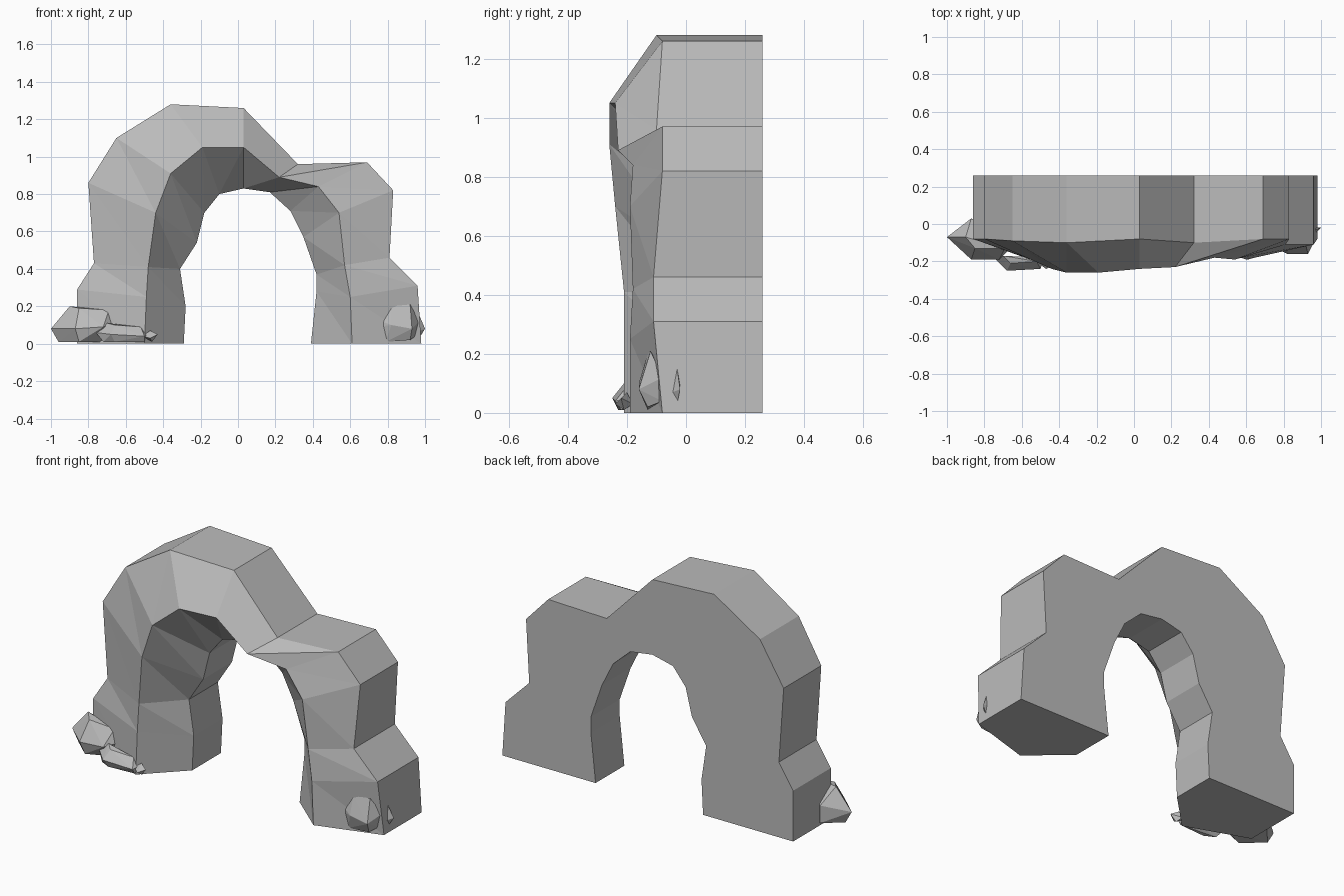
import bpy
import bmesh
from mathutils import Vector

default_cube = bpy.data.objects.get("Cube")
if default_cube:
    bpy.data.objects.remove(default_cube, do_unlink=True)

# One plain stone colour
stone = bpy.data.materials.new("grey stone")
stone.use_nodes = True
stone_colour = (0.5, 0.5, 0.5, 1)
stone.diffuse_color = stone_colour
stone.node_tree.nodes["Principled BSDF"].inputs["Base Color"].default_value = stone_colour


def add_object(name, bm):
    """Turn a bmesh into a flat shaded stone object."""
    bmesh.ops.recalc_face_normals(bm, faces=bm.faces[:])
    mesh = bpy.data.meshes.new(name)
    bm.to_mesh(mesh)
    bm.free()
    mesh.materials.append(stone)
    obj = bpy.data.objects.new(name, mesh)
    bpy.context.scene.collection.objects.link(obj)
    return obj


def add_rock(name, corners):
    """Angular boulder wrapped around a few corner points."""
    bm = bmesh.new()
    for corner in corners:
        bm.verts.new(Vector(corner))
    hull = bmesh.ops.convex_hull(bm, input=bm.verts[:])
    unused = [v for v in hull["geom_interior"] if isinstance(v, bmesh.types.BMVert)]
    if unused:
        bmesh.ops.delete(bm, geom=unused, context="VERTS")
    return add_object(name, bm)


# Arch profiles from the right foot, over the top, to the left foot (x, y, z)
outer_edge = [
    (-.86, -.08, 0), (-.86, -.08, .29), (-.77, -.08, .43), (-.8, -.08, .86),
    (-.65, -.09, 1.1), (-.36, -.1, 1.28), (.03, -.08, 1.26), (.32, -.1, .96),
    (.69, -.08, .97), (.83, -.08, .82), (.81, -.11, .46), (.96, -.11, .31),
    (.98, -.08, 0),
]
front_crest = [
    (-.5, -.21, 0), (-.49, -.21, .25), (-.48, -.21, .41), (-.44, -.24, .7),
    (-.36, -.26, .91), (-.19, -.26, 1.05), (.03, -.24, 1.05), (.22, -.23, .89),
    (.43, -.18, .84), (.54, -.19, .7), (.57, -.18, .42), (.6, -.19, .25),
    (.61, -.19, 0),
]
inner_edge = [
    (x, 0, z) for x, z in [
        (-.29, 0), (-.28, .2), (-.31, .4), (-.22, .54), (-.18, .7), (-.1, .8),
        (.03, .83), (.17, .81), (.28, .71), (.35, .57), (.42, .37), (.42, .28),
        (.39, 0),
    ]
]
back_y = .26


def flatten_to_back(profile):
    return [(x, back_y, z) for x, y, z in profile]


# Stone arch: closed loop of five strips swept from foot to foot
bm = bmesh.new()
profiles = [
    flatten_to_back(outer_edge), outer_edge, front_crest,
    inner_edge, flatten_to_back(inner_edge),
]
rows = [[bm.verts.new(point) for point in profile] for profile in profiles]
for strip, row in enumerate(rows):
    following = rows[(strip + 1) % len(rows)]
    rough_front = strip in (1, 2)
    for i in range(len(row) - 1):
        a, b = row[i], row[i + 1]
        c, d = following[i + 1], following[i]
        if rough_front:
            bm.faces.new((a, b, d))
            bm.faces.new((b, c, d))
        else:
            bm.faces.new((a, b, c, d))

# Flat undersides of both feet
for end in (0, -1):
    bm.faces.new([row[end] for row in rows])
add_object("stone_arch", bm)

# Boulders beside the right foot
add_rock("right_large_boulder", [
    (-1, -.07, .08), (-.96, -.07, .01), (-.87, -.19, .08), (-.85, -.17, .01),
    (-.72, -.19, .09), (-.66, -.13, .11), (-.9, -.07, .2), (-.85, -.13, .19),
    (-.69, -.13, .18), (-.87, .03, .12), (-.87, .03, .02), (-.68, -.1, .01),
])
add_rock("right_flat_boulder", [
    (-.76, -.17, .06), (-.72, -.2, .01), (-.68, -.25, .05), (-.5, -.24, .04),
    (-.66, -.23, .01), (-.5, -.22, .01), (-.7, -.17, .11), (-.66, -.21, .1),
    (-.52, -.2, .09), (-.48, -.18, .05),
])
add_rock("right_pebble", [
    (-.51, -.21, .04), (-.47, -.24, .03), (-.43, -.22, .05),
    (-.46, -.21, .01), (-.47, -.2, .07), (-.48, -.18, .03),
])

# Boulders beside the left foot
add_rock("left_boulder", [
    (.74, -.12, .13), (.74, -.12, .09), (.79, -.13, .01), (.82, -.16, .1),
    (.93, -.16, .08), (.92, -.13, .02), (.82, -.13, .2), (.92, -.12, .21),
    (.97, -.08, .12), (.95, -.08, .04), (.8, -.06, .1),
])
add_rock("left_stone_chip", [
    (.94, -.05, .18), (.97, -.03, .15), (1, -.02, .08),
    (.97, -.03, .03), (.95, -.07, .06), (.95, -.02, .1),
])
